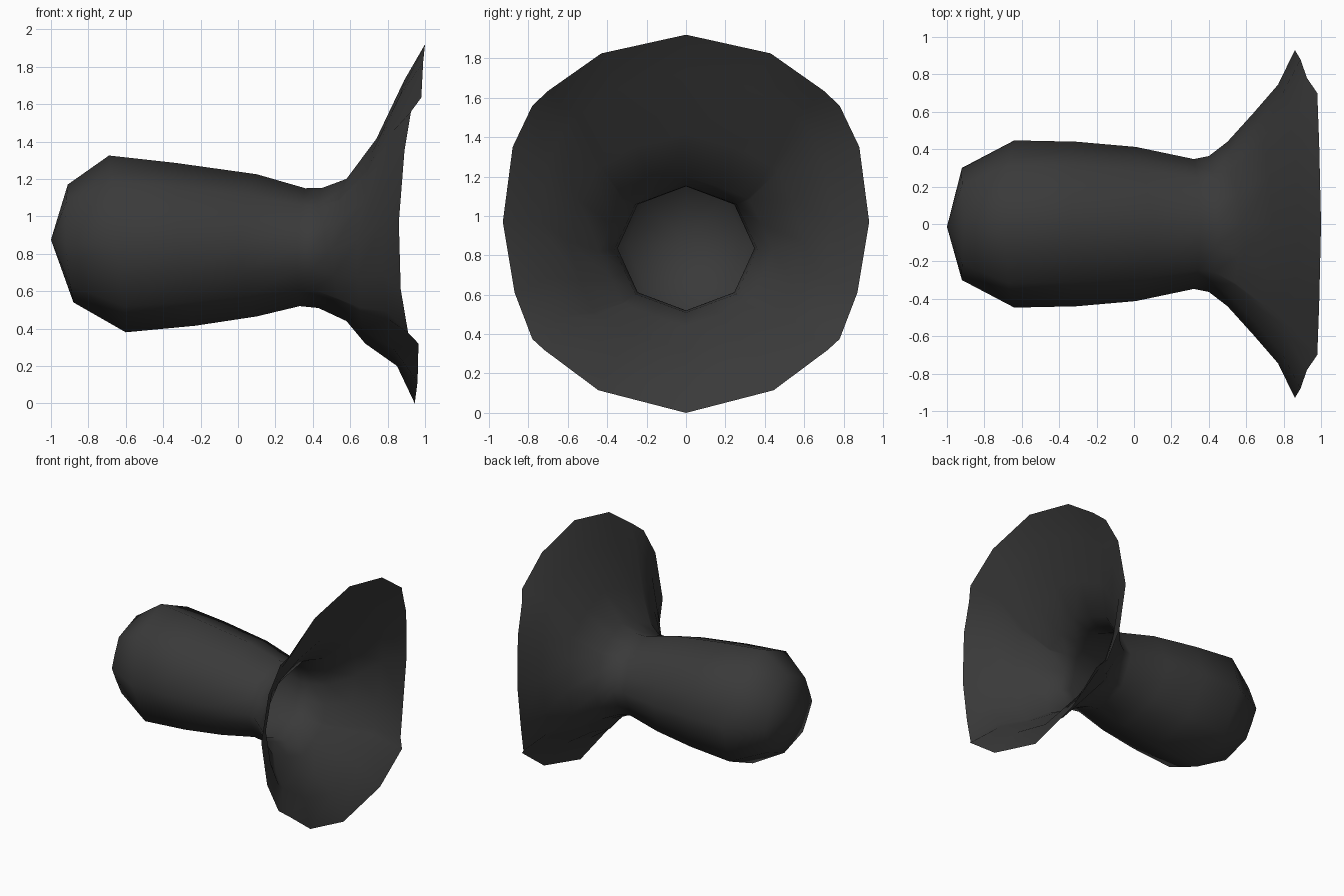
import bpy, bmesh, math

if "Cube" in bpy.data.objects:
    bpy.data.objects.remove(bpy.data.objects["Cube"])

mat = bpy.data.materials.new("charcoal grey")
mat.diffuse_color = (0.042, 0.042, 0.042, 1)
mat.use_nodes = True
mat.node_tree.nodes["Principled BSDF"].inputs["Base Color"].default_value = mat.diffuse_color

# Half outline of the flared rim, top to bottom: x, y, z
HALF = [(1.0, 0, 1.92), (.99, .43, 1.825), (.98, .70, 1.635), (.925, .78, 1.56), (.89, .88, 1.35),
        (.86, .93, .97), (.87, .87, .61), (.91, .78, .375), (.965, .72, .32), (.96, .445, .115), (.945, 0, 0)]
RIM = HALF + [(x, -y, z) for x, y, z in HALF[-2:0:-1]]
# Octagon position of each column; paired columns merge on the octagonal body
COLS = [0, .5, 1, 1, 1.5, 2, 2.5, 3, 3, 3.5, 4]
COLS += [8 - c for c in COLS[-2:0:-1]]

# Rings: top x, z; bottom x, z; side x, y; blend from octagon to rim outline
RINGS = [(-.91, 1.17, -.88, .54, -.92, .30, 0),
         (-.69, 1.325, -.60, .38, -.64, .447, 0),
         (-.33, 1.285, -.23, .415, -.31, .44, 0),
         (.10, 1.225, .10, .465, .01, .412, 0),
         (.36, 1.15, .33, .52, .32, .347, 0),
         (.45, 1.152, .43, .51, .40, .363, 0),
         (.58, 1.20, .58, .44, .50, .44, .2),
         (.74, 1.415, .68, .32, .64, .595, .6),
         (.89, 1.73, .85, .20, .77, .745, .9)]


def octagon(c):
    """Unit octagon point (side, up) at fractional corner c."""
    a, f = math.floor(c), c - math.floor(c)
    p = [(math.sin(k * math.pi / 4), math.cos(k * math.pi / 4)) for k in (a, a + 1)]
    return [p[0][i] * (1 - f) + p[1][i] * f for i in (0, 1)]


def ring_points(tx, tz, bx, bz, sx, sy, w):
    pts = []
    for c, (rx, ry, rz) in zip(COLS, RIM):
        o = octagon(c)
        u = o[0] * (1 - w) + ry / .93 * w
        v = o[1] * (1 - w) + (rz - .96) / .96 * w
        mid = (tx + bx) / 2
        x = sx + (mid - sx) * v * v + (tx - bx) / 2 * v   # tilted, saddle-bent ring
        pts.append((x, sy * u, (tz + bz) / 2 + (tz - bz) / 2 * v))
    return pts


# Hollow shell: closed rounded end, waist, then open flare
bm = bmesh.new()
loops = [[bm.verts.new(p) for p in pts] for pts in [ring_points(*r) for r in RINGS] + [RIM]]
n = len(COLS)
tip = bm.verts.new((-1, -.015, .875))
for i in range(n):
    j = (i + 1) % n
    bm.faces.new((tip, loops[0][i], loops[0][j]))
    for a, b in zip(loops, loops[1:]):
        bm.faces.new((a[i], b[i], b[j], a[j]))
bmesh.ops.remove_doubles(bm, verts=bm.verts[:], dist=1e-4)
bmesh.ops.recalc_face_normals(bm, faces=bm.faces[:])
for f in bm.faces:
    f.smooth = True
me = bpy.data.meshes.new("flared_plug")
bm.to_mesh(me)
bm.free()
me.materials.append(mat)
ob = bpy.data.objects.new("flared_plug", me)
bpy.context.collection.objects.link(ob)
